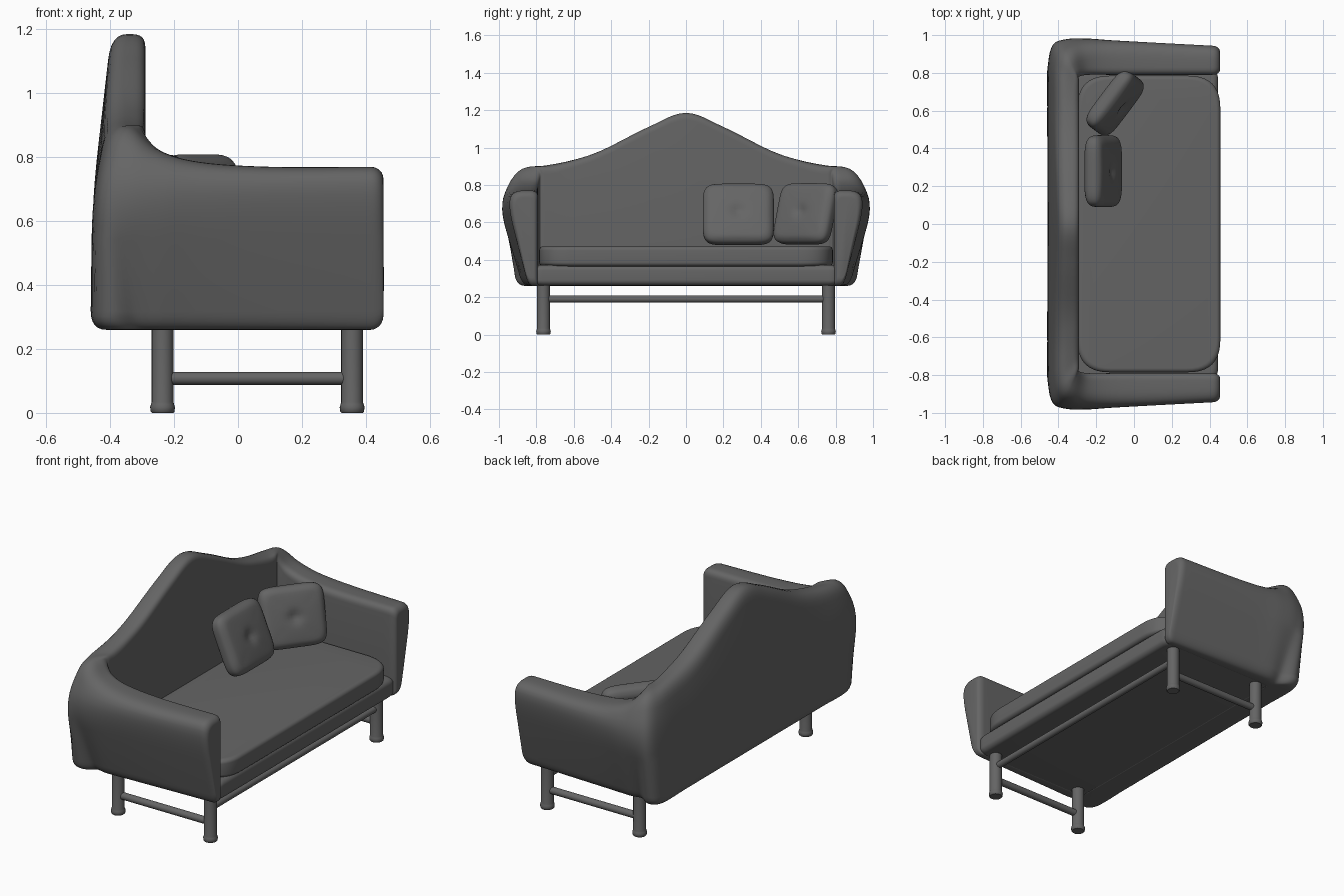
import bpy, bmesh, math
from mathutils import Vector, Matrix

if "Cube" in bpy.data.objects:
    bpy.data.objects.remove(bpy.data.objects["Cube"])

fabric = bpy.data.materials.new("dark grey")
fabric.diffuse_color = (0.13, 0.13, 0.13, 1)
fabric.use_nodes = True
fabric.node_tree.nodes["Principled BSDF"].inputs["Base Color"].default_value = fabric.diffuse_color


def finish(name, bm, angle=40):
    bmesh.ops.recalc_face_normals(bm, faces=bm.faces)
    me = bpy.data.meshes.new(name)
    bm.to_mesh(me)
    bm.free()
    me.materials.append(fabric)
    ob = bpy.data.objects.new(name, me)
    bpy.context.collection.objects.link(ob)
    bpy.ops.object.select_all(action='DESELECT')
    ob.select_set(True)
    bpy.context.view_layer.objects.active = ob
    bpy.ops.object.shade_smooth_by_angle(angle=math.radians(angle))
    return ob


def loft(name, rings, closed_caps=True, angle=40):
    bm = bmesh.new()
    vs = [[bm.verts.new(p) for p in ring] for ring in rings]
    n = len(vs[0])
    for a, b in zip(vs, vs[1:]):
        for i in range(n):
            j = (i + 1) % n
            bm.faces.new((a[i], a[j], b[j], b[i]))
    bm.faces.new(vs[0])
    bm.faces.new(vs[-1])
    return finish(name, bm, angle)


def round_corners(pts, radii, steps=6):
    out = []
    for i, p in enumerate(pts):
        r = radii[i]
        ends = []
        for q in (pts[i - 1], pts[(i + 1) % len(pts)]):
            d = q - p
            ends.append(p + d.normalized() * min(r, 0.46 * d.length))
        for k in range(steps + 1):
            t = k / steps
            out.append(ends[0] * (1 - t) ** 2 + p * 2 * t * (1 - t) + ends[1] * t * t)
    return out


# Upholstered shell: wall section swept around the arms and back
# inner x, inner y, outer x, outer y, top z, top taper, bottom taper
half = [
    (0.415, .79, 0.415, .952, .77, .86, .33),
    (0.10, .79, 0.10, .97, .77, .85, .38),
    (-.12, .79, -.12, .985, .785, .80, .40),
    (-.24, .79, -.25, .998, .82, .72, .40),
    (-.29, .78, -.36, 1.0, .88, .60, .38),
    (-.29, .76, -.435, .965, .898, .60, .72),
    (-.29, .70, -.455, .85, .903, .70, 1.0),
    (-.29, .60, -.455, .62, .932, .72, 1.03),
    (-.29, .45, -.455, .45, .985, .72, 1.03),
    (-.29, .20, -.455, .20, 1.11, .68, 1.03),
    (-.29, 0.0, -.455, 0.0, 1.185, .65, 1.03),
]
stations = half + [(a, -b, c, -d, e, f, g) for a, b, c, d, e, f, g in half[-2::-1]]


def section(s):
    ix, iy, ox, oy, top, tt, bt = s
    a, b = Vector((ix, iy, 0)), Vector((ox, oy, 0))
    at = lambda t, z: a.lerp(b, t) + Vector((0, 0, z))
    pts = [at(0, .26), at(0, top), at(tt, top), at(1, .68), at(bt, .26)]
    return round_corners(pts, (.015, .04, .08, .14, .06))


def catmull(p, t):
    return [0.5 * (2 * b + (c - a) * t + (2 * a - 5 * b + 4 * c - d) * t * t
                   + (3 * b - a - 3 * c + d) * t ** 3) for a, b, c, d in zip(*p)]


rings = []
last = len(stations) - 1
for i in range(last):
    p = [stations[max(0, min(last, i + k))] for k in (-1, 0, 1, 2)]
    rings += [section(catmull(p, k / 6)) for k in range(6)]
rings.append(section(stations[-1]))


def rounded_end(ring, r=.04):
    c = sum(ring, Vector()) / len(ring)
    res = []
    for k in range(1, 7):
        a = k / 6 * math.pi / 2
        inset = r * (1 - math.cos(a))
        sy, sz = 1 - inset * .7 / .08, 1 - inset / .25
        res.append([Vector((p.x + r * math.sin(a), c.y + (p.y - c.y) * sy,
                            c.z + (p.z - c.z) * sz)) for p in ring])
    return res


rings = rounded_end(rings[0])[::-1] + rings + rounded_end(rings[-1])
loft("arms_and_back", rings, angle=70)


# Rounded slabs: seat base and seat cushion
def slab(name, x0, x1, y, z0, z1, corner, edge):
    pts = [Vector(p) for p in ((x0, -y, 0), (x1, -y, 0), (x1, y, 0), (x0, y, 0))]
    outline = round_corners(pts, [corner] * 4, 10)
    cx, hx = (x0 + x1) / 2, (x1 - x0) / 2
    levels = []
    for k in range(7):
        a = k / 6 * math.pi / 2
        levels.append((z0 + edge * (1 - math.sin(a)), edge * (1 - math.cos(a))))
    levels = levels[::-1] + [(z0 + z1 - z, i) for z, i in levels]
    loft(name, [[Vector((cx + (p.x - cx) * (1 - i / hx), p.y * (1 - i / y), z))
                 for p in outline] for z, i in levels])


slab("seat_base", -.35, .445, .825, .262, .372, .06, .03)
slab("seat_cushion", -.30, .457, .785, .365, .472, .17, .022)


# Throw pillows: soft square cushions with a tufted centre
def pillow(name, loc, tilt, turn, w, h, t):
    bm = bmesh.new()
    bmesh.ops.create_cube(bm, size=2)
    bmesh.ops.subdivide_edges(bm, edges=bm.edges[:], cuts=19, use_grid_fill=True)
    rot = Matrix.Rotation(math.radians(turn), 3, 'Z') @ Matrix.Rotation(math.radians(-tilt), 3, 'Y')
    for v in bm.verts:
        d, u, s = v.co
        m = max(abs(u), abs(s))
        f = m / (u ** 6 + s ** 6) ** (1 / 6) if m > 0 else 1
        f *= 1 - .10 * abs(d) ** 3 * m ** 6
        puff = .80 + .20 * (1 - u * u) * (1 - s * s) - .30 * math.exp(-(u * u + s * s) / .04)
        puff -= .12 * m ** 10
        v.co = rot @ Vector((d * puff * t / 2, u * f * w / 2, s * f * h / 2)) + Vector(loc)
    finish(name, bm, 60)


pillow("square_pillow", (-.163, .28, .642), 23, 0, .38, .345, .115)
pillow("corner_pillow", (-.10, .64, .645), 17, -37, .36, .335, .115)


# Round rods with a radius profile along a line
def rod(name, start, end, profile):
    a, b = Vector(start), Vector(end)
    q = (b - a).to_track_quat('Z', 'Y')
    loft(name, [[a + q @ Vector((r * math.cos(k * math.pi / 12), r * math.sin(k * math.pi / 12), z))
                 for k in range(24)] for z, r in profile])


# Legs with flared feet, side stretchers and the front stretcher
for side, y in (("left", -.762), ("right", .762)):
    for place, x in (("back", -.236), ("front", .357)):
        rod(f"{place}_leg_{side}", (x, y, 0), (x, y, 1),
            [(0, .033), (.004, .037), (.018, .039), (.027, .036), (.034, .034), (.30, .034)])
    rod(f"side_stretcher_{side}", (-.236, y, .108), (.357, y, .108), [(0, .02), (.593, .02)])
rod("front_stretcher", (.357, -.762, .19), (.357, .762, .19), [(0, .019), (1.524, .019)])
